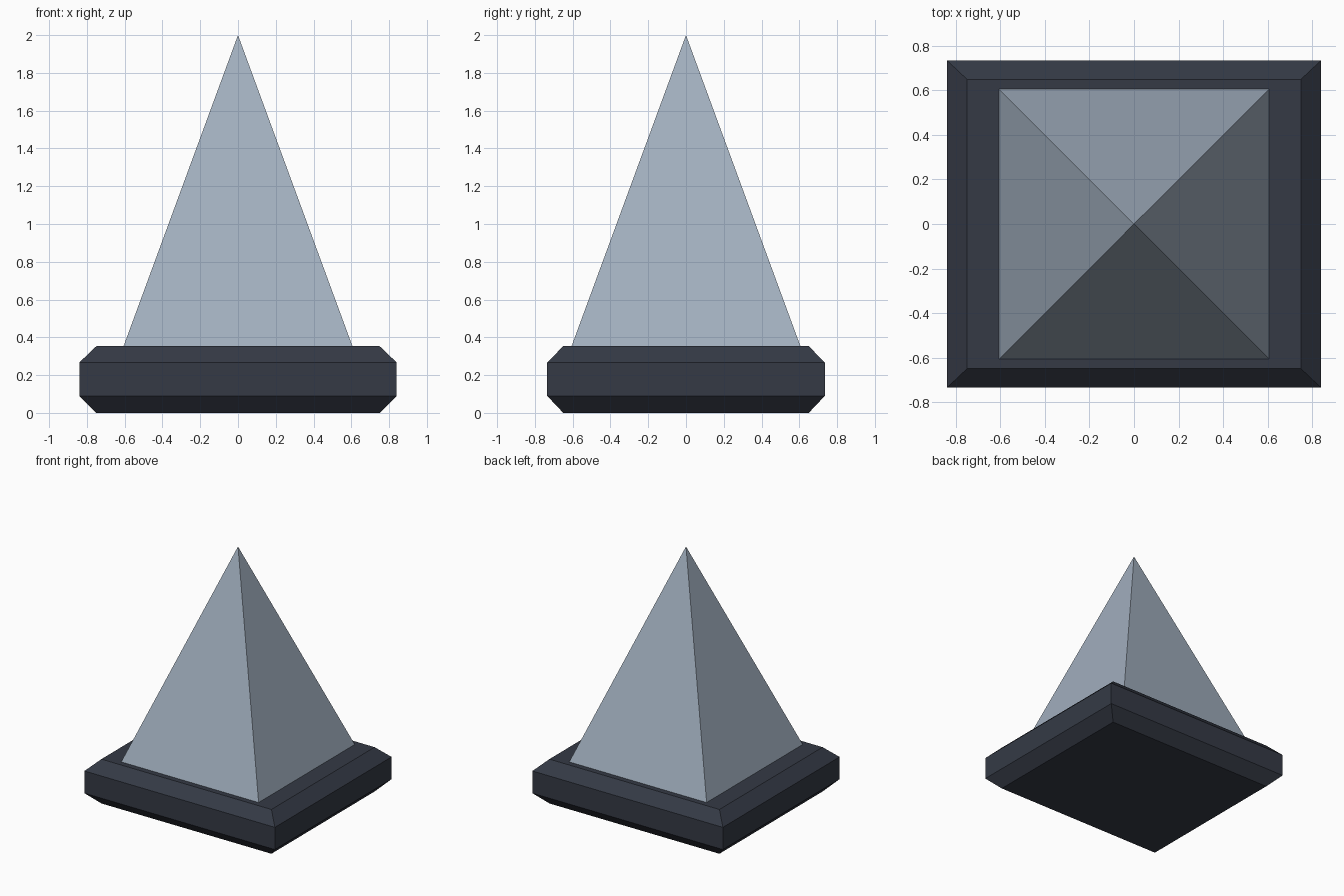
import bpy

if "Cube" in bpy.data.objects:
    bpy.data.objects.remove(bpy.data.objects["Cube"])


def material(name, color):
    mat = bpy.data.materials.new(name)
    mat.diffuse_color = (*color, 1)
    mat.use_nodes = True
    mat.node_tree.nodes["Principled BSDF"].inputs["Base Color"].default_value = mat.diffuse_color
    return mat


def make_object(name, verts, faces, mat):
    mesh = bpy.data.meshes.new(name)
    mesh.from_pydata(verts, [], faces)
    mesh.materials.append(mat)
    obj = bpy.data.objects.new(name, mesh)
    bpy.context.collection.objects.link(obj)


def rectangle(hx, hy, z):
    return [(-hx, -hy, z), (hx, -hy, z), (hx, hy, z), (-hx, hy, z)]


dark = material("dark_slate", (0.035, 0.042, 0.06))
pale = material("pale_blue_grey", (0.36, 0.43, 0.52))

# Plinth: rectangular slab, chamfered along its top and bottom edges
levels = [(0.75, 0.65, 0), (0.84, 0.735, 0.09), (0.84, 0.735, 0.267), (0.75, 0.65, 0.353)]
verts = [v for level in levels for v in rectangle(*level)]
faces = [(3, 2, 1, 0), (12, 13, 14, 15)]
for ring in range(3):
    for i in range(4):
        a, b = ring * 4 + i, ring * 4 + (i + 1) % 4
        faces.append((a, b, b + 4, a + 4))
make_object("plinth", verts, faces, dark)

# Pyramid: square spire standing on the plinth
verts = rectangle(0.606, 0.606, 0.353) + [(0, 0, 2)]
faces = [(3, 2, 1, 0)] + [(i, (i + 1) % 4, 4) for i in range(4)]
make_object("pyramid", verts, faces, pale)
